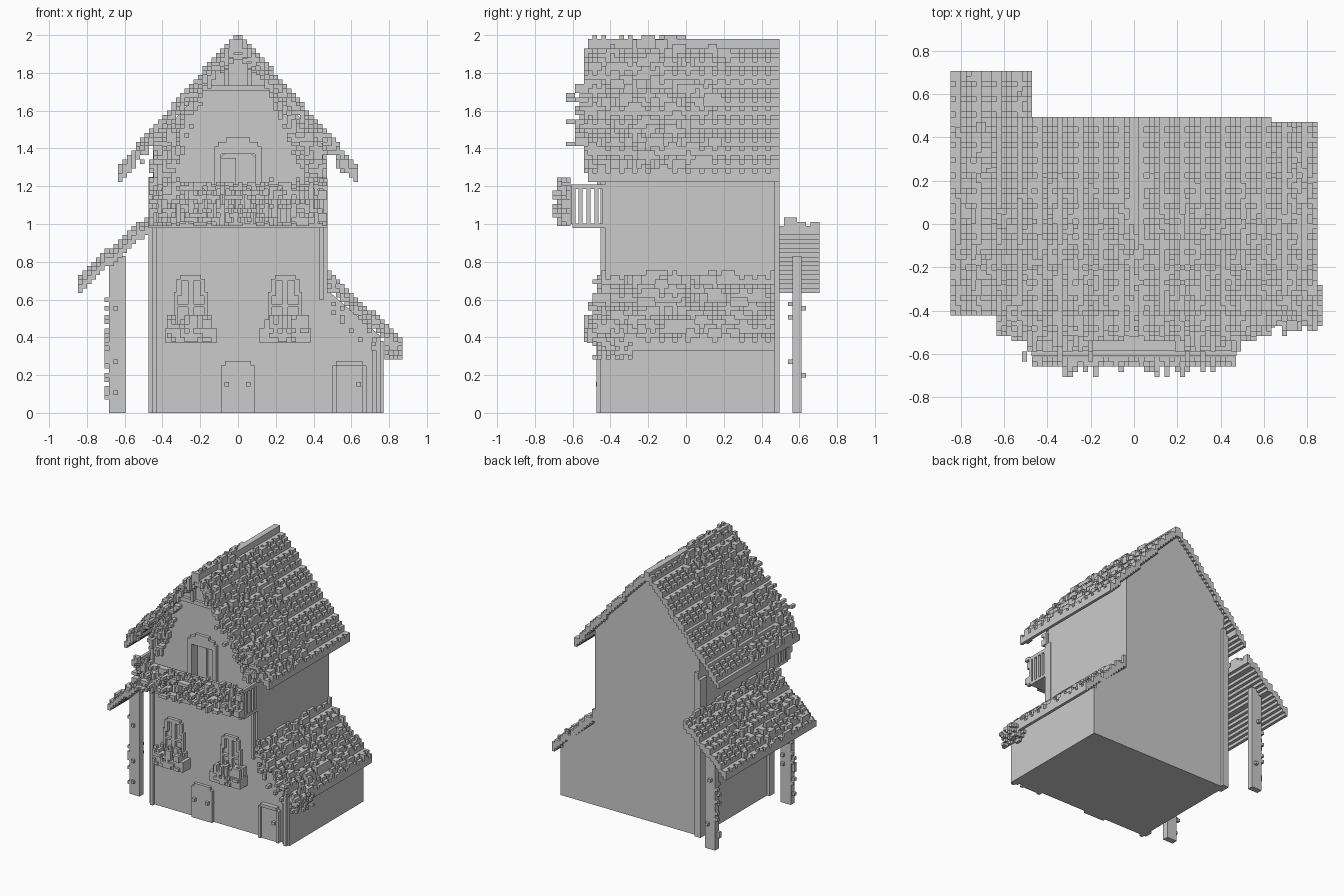
import bpy, bmesh, random

if "Cube" in bpy.data.objects:
    bpy.data.objects.remove(bpy.data.objects["Cube"])
random.seed(7)
V = 2 / 85  # voxel size
R = random.random


def finish(bm, name):
    bmesh.ops.recalc_face_normals(bm, faces=bm.faces)
    me = bpy.data.meshes.new(name)
    bm.to_mesh(me)
    bm.free()
    ob = bpy.data.objects.new(name, me)
    bpy.context.collection.objects.link(ob)


def boxes(name, items):
    """Join boxes given as (x0, x1, y0, y1, z0, z1)."""
    bm = bmesh.new()
    for x0, x1, y0, y1, z0, z1 in items:
        vs = bmesh.ops.create_cube(bm, size=1)['verts']
        for v in vs:
            v.co = (x1 if v.co.x > 0 else x0, y1 if v.co.y > 0 else y0, z1 if v.co.z > 0 else z0)
    finish(bm, name)


def slab(name, pts, y0, y1):
    """Extrude an x/z outline along y."""
    bm = bmesh.new()
    f = bm.faces.new([bm.verts.new((x, y0, z)) for x, z in pts])
    ext = bmesh.ops.extrude_face_region(bm, geom=[f])['geom']
    for v in ext:
        if isinstance(v, bmesh.types.BMVert):
            v.co.y = y1
    finish(bm, name)


FACES = []
for axis in range(3):
    for s in (0, 1):
        d = [0, 0, 0]
        d[axis] = 2 * s - 1
        quad = []
        for a, b in ((0, 0), (1, 0), (1, 1), (0, 1)):
            c = [0, 0, 0]
            c[axis], c[(axis + 1) % 3], c[(axis + 2) % 3] = s, a, b
            quad.append(c)
        FACES.append((d, quad if s else quad[::-1]))


def voxels(name, cells):
    """Mesh of the exposed faces of a set of grid cells."""
    bm = bmesh.new()
    for p in sorted(cells):
        for d, quad in FACES:
            if tuple(p[n] + d[n] for n in range(3)) not in cells:
                bm.faces.new([bm.verts.new([(p[n] + c[n]) * V for n in range(3)]) for c in quad])
    me = bpy.data.meshes.new(name)
    bm.to_mesh(me)
    bm.free()
    bpy.context.collection.objects.link(bpy.data.objects.new(name, me))


def tiled_roof(name, i0, i1, j0, j1, top, leafy):
    """Stepped roof with raised tiles, and random foliage on top."""
    roof, leaf = set(), set()
    for i in range(i0, i1):
        k = round(top((i + .5) * V) / V)
        for j in range(j0, j1):
            roof |= {(i, j, k - 2), (i, j, k - 3)}
            if j % 3 != 0 and i % 4 != 1:
                roof.add((i, j, k - 1))
            y = (j + .5) * V
            if R() < leafy(y):
                run = random.choice((1, 1, 2, 3))
                for n in range(run):
                    jj = min(j + n, j1 - 1)
                    leaf |= {(i, jj, k - 1), (i, jj, k)}
    voxels(name, roof)
    voxels(name + "_foliage", leaf - roof)


def main_top(x):
    return 2.0 - 1.13 * abs(x)


def side_top(x):
    return .73 - .9 * (x - .47)


def awning_top(x):
    return .71 + .86 * (x + .84)


# Roofs
fade = lambda y: .16 if y < .05 else max(0, .16 - (y - .05) * .8)
tiled_roof("main_roof", -27, 27, -22, 21, main_top, fade)
tiled_roof("side_roof", 20, 36, -19, 20, side_top, lambda y: .18 if y < .3 else .06)
tiled_roof("awning_roof", -36, -20, -18, 30, awning_top, lambda y: .12 if y < .5 else .02)
boxes("ridge_cap", [(-V, V, -.52, 21 * V, 1.92, 1.98)])

# House body
F = -.43
slab("house_body", [(-.45, 0), (.75, 0), (.75, .41), (.45, .67), (.45, 1.42),
                    (0, 1.94), (-.45, 1.42)], -.36, .472)
slab("lower_front_wall", [(-.45, 0), (.75, 0), (.75, .41), (.45, .67), (.45, 1), (-.45, 1)], F, -.36)
slab("gable_wall", [(-.45, 1), (-.09, 1), (-.09, 1.35), (-.07, 1.37), (.07, 1.37), (.09, 1.35),
                    (.09, 1), (.45, 1), (.45, 1.42), (0, 1.94), (-.45, 1.42)], F, -.36)

# Corner posts, stepped
posts = []
for s in (-1, 1):
    zb = 0 if s < 0 else .6
    for a, b, y0, y1 in ((.43, .455, F - V, F + .04), (.45, .473, F, F + .06)):
        x0, x1 = sorted((s * a, s * b))
        posts.append((x0, x1, y0, y1, zb, 1.24))
posts += [(-.473, -.45, .41, .475, 0, 1.25), (-.45, -.42, .45, .495, 0, 1.3),
          (-.473, -.44, .44, .495, 0, 1.25),
          (.71, .735, -.455, -.4, 0, .4), (.73, .755, -.475, -.37, 0, .4),
          (.745, .77, -.455, .472, 0, .38)]
boxes("corner_posts", posts)
boxes("upper_side_wall", [(.44, .468, -.4, .472, .6, 1.43)])

# Gable trim near the peak
slab("gable_panel", [(-.19, 1.73), (.19, 1.73), (0, 1.94)], F - V, F)
boxes("gable_beam", [(-.21, .21, F - 2 * V, F, 1.705, 1.735)])
trim = []
for s in (-1, 1):
    for n in range(4):
        x0, x1 = sorted((s * n * V, s * (n + 1) * V))
        trim.append((x0, x1, -.51, F, 1.87 - n * V, 1.9 - n * V))
    x0, x1 = sorted((s * .075, s * .05))
    trim.append((x0, x1, -.49, F, 1.73, 1.82))
boxes("gable_ornament", trim)

# Balcony door frame
fr = []
for s in (-1, 1):
    for a, b, z0, z1 in ((.09, .125, 1, 1.41), (.05, .105, 1.37, 1.435), (0, .06, 1.37, 1.46)):
        x0, x1 = sorted((s * a, s * b))
        fr.append((x0, x1, F - V, F, z0, z1))
boxes("balcony_door_frame", fr)
boxes("balcony_door_leaf", [(-.09, -.01, -.38, -.36, 1, 1.35)])

# Balcony floor, rails and bars
boxes("balcony_floor", [(-.473, .473, -.60, F, .98, 1.003)])
rails = [(-.473, .473, -.61, -.585, 1.185, 1.21)]
for s in (-1, 1):
    x0, x1 = sorted((s * .473, s * .45))
    rails.append((x0, x1, -.61, F + .02, 1.185, 1.21))
    for n in range(5):
        y = -.61 + n * .042
        rails.append((x0, x1, y, y + .02, 1, 1.2))
for n in range(20):
    x = -.473 + n * .0487
    rails.append((x, x + .02, -.607, -.585, 1, 1.2))
boxes("balcony_railing", rails)

# Foliage along the balcony rail
leaf = set()
for i in range(-20, 20):
    for k in range(42, 53):
        p = .8 if k > 47 else .5
        if k == 52:
            p = .2
        if R() < p:
            leaf.add((i, -27, k))
            if R() < .5:
                leaf.add((i, -28, k))
                if R() < .22 and abs(i) < 16:
                    leaf.add((i, -29, k))
                    if R() < .25:
                        leaf.add((i, -30, k))
voxels("balcony_foliage", leaf)

# Foliage hanging from the gable edges
leaf = set()
for i in range(-24, 24):
    for k in range(51, 85):
        x, z = (i + .5) * V, (k + .5) * V
        d = main_top(x) - z
        if -.01 < d < .1 and abs(x) > .04 and R() < .55:
            reach = 3 if 1.42 < z < 1.75 else 1
            for j in range(random.randint(1, reach)):
                leaf.add((i, -23 - j, k))
            if R() < .1 and reach == 3:
                leaf |= {(i, -26, k), (i, -27, k)}
        if .1 <= d < .1 + .4 * max(0, abs(x) - .15) / .3 and abs(x) < .46 and R() < .5:
            leaf |= {(i, -19, k), (i, -20, k)} if R() < .5 else {(i, -19, k)}
        if abs(x) > .36 and abs(x) < .44 and z < 1.5 and R() < .5:
            leaf.add((i, -19, k))
voxels("gable_foliage", leaf)

# Arched windows with flower boxes
for n, cx in enumerate((-.25, .25)):
    w = []
    for s in (-1, 1):
        for a, b, z0, z1 in ((.07, .09, .45, .64), (.05, .075, .62, .71), (0, .055, .70, .73),
                             (0, .016, .45, .71)):
            x0, x1 = sorted((cx + s * a, cx + s * b))
            w.append((x0, x1, F - V, F, z0, z1))
    w.append((cx - .08, cx + .08, F - V, F, .56, .575))
    boxes(f"window_frame_{n}", w)
    boxes(f"flower_box_{n}", [(cx - .135, cx + .135, F - 4 * V, F, .37, .45)])
    c, flowers = round(cx / V), set()
    for i in range(c - 5, c + 5):
        for j in range(-23, -18):
            for k in range(19, 19 + random.choice((0, 1, 2, 3))):
                flowers.add((i, j, k))
        for k in (16, 17, 18):
            if R() < .4:
                flowers.add((i, -23, k))
    voxels(f"flowers_{n}", flowers)

# Front doors
for n, (cx, knobs) in enumerate(((0, (-.06, .055)), (.59, (.05,)))):
    d = [(cx - .09, cx + .09, F - V, F, 0, .25), (cx - .07, cx + .07, F - V, F, .2, .275)]
    if n:
        d += [(cx - .09, cx - .068, F - 1.5 * V, F, 0, .25), (cx + .068, cx + .09, F - 1.5 * V, F, 0, .25),
              (cx - .07, cx + .07, F - 1.5 * V, F, .25, .275)]
    d += [(cx + k - .012, cx + k + .012, F - 2 * V, F, .14, .163) for k in knobs]
    boxes(f"front_door_{n}", d)

# Foliage at the front of the side roof and its corner
leaf = set()
for i in range(20, 36):
    k0 = round(side_top((i + .5) * V) / V)
    for k in range(k0 - 8, k0 + 1):
        if R() < (.6 if k > k0 - 4 else .3 if i < 24 or i > 31 else .12) and k > 10:
            leaf.add((i, -20, k))
            if R() < .45:
                leaf.add((i, -21, k))
                if R() < .4 and i < 30:
                    leaf.add((i, -22, k))
for i in range(33, 37):
    for j in range(-20, -12):
        for k in range(12, 17):
            if R() < .28:
                leaf.add((i, j, k))
voxels("side_foliage", leaf)

# Awning posts with ivy
for n, y in enumerate((-.36, .588)):
    boxes(f"awning_post_{n}", [(-.683, -.595, y - .023, y + .023, 0, .83)])
    ivy, j = set(), round(y / V)
    for k in range(3, 26):
        if R() < .4:
            ivy.add((-30, random.choice((j - 1, j)), k))
        if R() < .25:
            ivy.add((random.randint(-29, -27), random.choice((j - 2, j + 1)), k))
    voxels(f"post_ivy_{n}", ivy)
